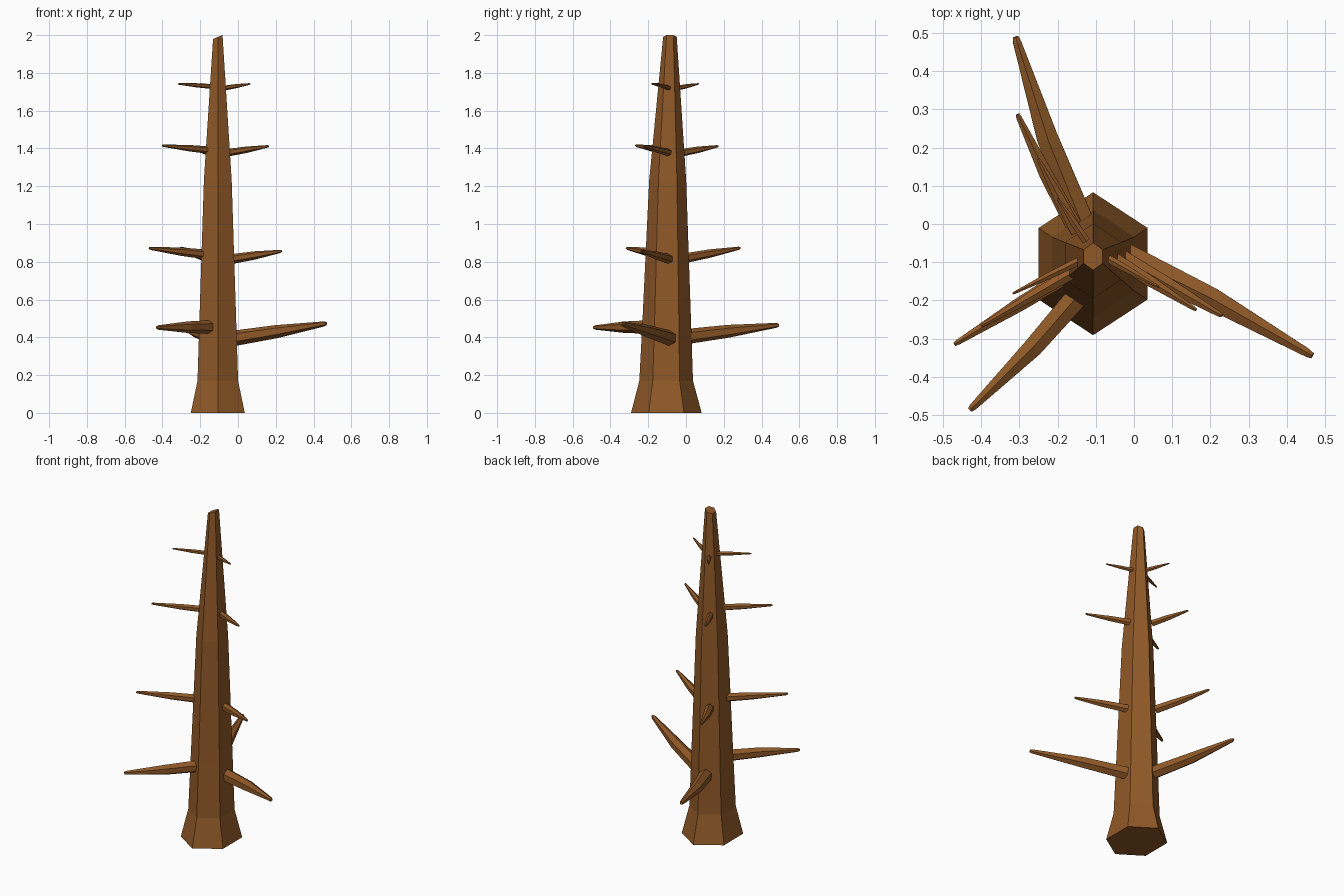
import bpy, bmesh, math
from mathutils import Vector

cube = bpy.data.objects.get("Cube")
if cube:
    bpy.data.objects.remove(cube)

# Single bark colour
bark = bpy.data.materials.new("brown_bark")
bark.use_nodes = True
colour = (0.28, 0.10, 0.021, 1)
bark.diffuse_color = colour
bark.node_tree.nodes["Principled BSDF"].inputs["Base Color"].default_value = colour


def loft(name, rings):
    """Skin equal-sized rings of points and cap both ends."""
    bm = bmesh.new()
    loops = [[bm.verts.new(p) for p in ring] for ring in rings]
    for a, b in zip(loops, loops[1:]):
        for i in range(len(a)):
            j = (i + 1) % len(a)
            bm.faces.new((a[i], a[j], b[j], b[i]))
    bm.faces.new(loops[0][::-1])
    bm.faces.new(loops[-1])
    bmesh.ops.recalc_face_normals(bm, faces=bm.faces)
    mesh = bpy.data.meshes.new(name)
    bm.to_mesh(mesh)
    bm.free()
    mesh.materials.append(bark)
    obj = bpy.data.objects.new(name, mesh)
    bpy.context.collection.objects.link(obj)
    return obj


def hexagon(centre, u, v):
    angles = [math.radians(30 + 60 * i) for i in range(6)]
    return [centre + u * math.cos(a) + v * math.sin(a) for a in angles]


# Trunk: height, centre y, x radius, y radius, slant of the ring
sections = [(0, -0.104, 0.165, 0.187, 0),
            (0.17, -0.105, 0.124, 0.142, 0),
            (0.5, -0.102, 0.112, 0.128, 0),
            (1.23, -0.097, 0.085, 0.098, 0),
            (1.99, -0.085, 0.029, 0.036, 0.012)]
loft("trunk", [hexagon(Vector((-0.107, y, z)), Vector((rx, 0, slant)), Vector((0, ry, 0)))
               for z, y, rx, ry, slant in sections])


def branch(name, root, tip, radius, bow):
    """Tapered six-sided branch, bowed sideways at its middle."""
    root, tip = Vector(root), Vector(tip)
    along = (tip - root).normalized()
    side = along.cross(Vector((0, 0, 1))).normalized()
    up = side.cross(along)
    stations = [(0, 1), (0.45, 0.85), (0.97, 0.33), (1, 0.22)]
    rings = []
    for t, scale in stations:
        centre = root.lerp(tip, t) + side * bow * math.sin(math.pi * t)
        rings.append(hexagon(centre, side * radius * scale * 0.95, up * radius * scale))
    loft(name, rings)


# Branches: tier by tier, as root, tip, radius and sideways bow
tiers = {
    "lower": {
        "back": ((-0.14, 0.01, 0.405), (-0.31, 0.49, 0.465), 0.04, -0.01),
        "left": ((-0.02, -0.085, 0.395), (0.467, -0.345, 0.473), 0.041, -0.008),
        "right": ((-0.14, -0.18, 0.455), (-0.43, -0.487, 0.452), 0.036, -0.008)},
    "middle": {
        "back": ((-0.16, 0.0, 0.82), (-0.305, 0.287, 0.873), 0.026, -0.004),
        "left": ((-0.03, -0.09, 0.815), (0.23, -0.24, 0.856), 0.026, 0),
        "right": ((-0.16, -0.125, 0.838), (-0.47, -0.315, 0.872), 0.026, 0)},
    "upper": {
        "back": ((-0.15, -0.02, 1.378), (-0.25, 0.17, 1.412), 0.02, 0),
        "left": ((-0.05, -0.092, 1.378), (0.163, -0.225, 1.412), 0.02, 0),
        "right": ((-0.14, -0.115, 1.39), (-0.4, -0.267, 1.415), 0.02, 0)},
    "top": {
        "back": ((-0.125, -0.045, 1.72), (-0.2, 0.067, 1.742), 0.013, 0),
        "left": ((-0.07, -0.09, 1.72), (0.065, -0.165, 1.742), 0.013, 0),
        "right": ((-0.14, -0.095, 1.728), (-0.317, -0.182, 1.742), 0.013, 0)},
}
for tier, branches in tiers.items():
    for side_name, spec in branches.items():
        branch(f"{tier}_{side_name}_branch", *spec)
